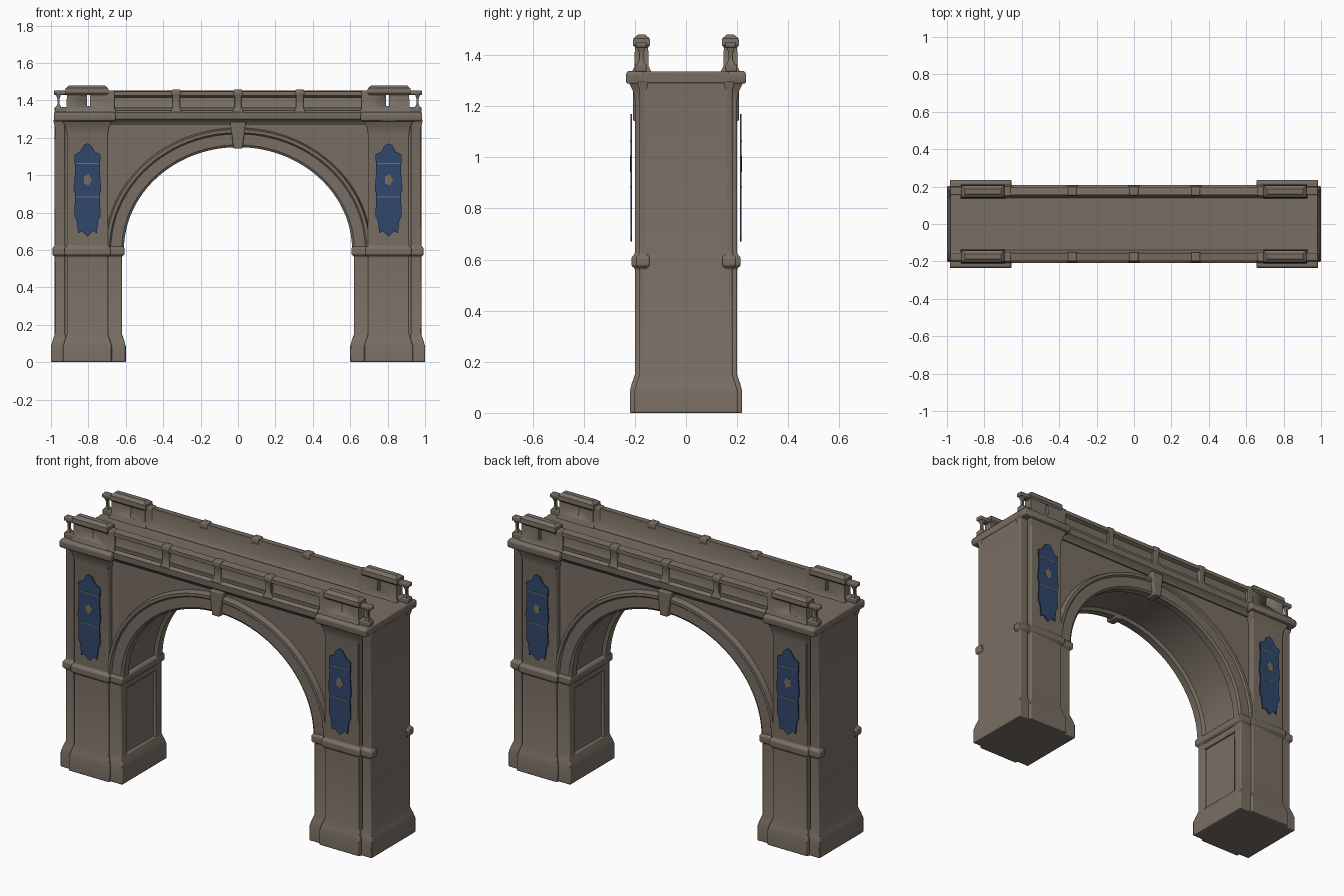
import bpy, bmesh, math

cube = bpy.data.objects.get("Cube")
if cube:
    bpy.data.objects.remove(cube, do_unlink=True)


def material(name, color):
    m = bpy.data.materials.new(name)
    m.use_nodes = True
    m.diffuse_color = (*color, 1)
    m.node_tree.nodes["Principled BSDF"].inputs["Base Color"].default_value = (*color, 1)
    return m


STONE = material("weathered stone", (0.19, 0.158, 0.128))
BLUE = material("banner blue", (0.03, 0.063, 0.15))


def loft(name, rings, mat=STONE, closed=False, bevel=0.0):
    """Skin a list of equal-length point rings, capping the ends unless closed."""
    bm = bmesh.new()
    rows = [[bm.verts.new(p) for p in ring] for ring in rings]
    n = len(rows[0])
    pairs = list(zip(rows, rows[1:])) + ([(rows[-1], rows[0])] if closed else [])
    for a, b in pairs:
        for i in range(n):
            j = (i + 1) % n
            bm.faces.new((a[i], a[j], b[j], b[i]))
    if not closed:
        bm.faces.new(rows[0][::-1])
        bm.faces.new(rows[-1])
    bmesh.ops.recalc_face_normals(bm, faces=bm.faces)
    mesh = bpy.data.meshes.new(name)
    bm.to_mesh(mesh)
    bm.free()
    mesh.materials.append(mat)
    ob = bpy.data.objects.new(name, mesh)
    bpy.context.collection.objects.link(ob)
    bpy.ops.object.select_all(action='DESELECT')
    ob.select_set(True)
    bpy.context.view_layer.objects.active = ob
    bpy.ops.object.shade_smooth_by_angle(angle=math.radians(35))
    if bevel:
        mod = ob.modifiers.new("soft_edges", 'BEVEL')
        mod.width, mod.segments, mod.limit_method = bevel, 2, 'ANGLE'
    return ob


def stack(name, x0, x1, y0, y1, levels, bevel=0.005):
    """Rectangular column whose outline grows by an offset at each height."""
    x0, x1 = sorted((x0, x1))
    y0, y1 = sorted((y0, y1))
    rings = [[(x0 - o, y0 - o, z), (x1 + o, y0 - o, z), (x1 + o, y1 + o, z), (x0 - o, y1 + o, z)]
             for z, o in levels]
    return loft(name, rings, bevel=bevel)


def box(name, x0, x1, y0, y1, z0, z1, bevel=0.005):
    return stack(name, x0, x1, y0, y1, [(z0, 0), (z1, 0)], bevel)


def extrude_y(name, outline, y0, y1, mat=STONE, bevel=0.0):
    return loft(name, [[(x, y, z) for x, z in outline] for y in (y0, y1)], mat, bevel=bevel)


# Arch geometry: half ellipse springing from the imposts
SPRING, HALF, RISE, STEPS = 0.6, 0.61, 0.55, 48


def arch_point(t, grow):
    a = math.pi * t / STEPS
    return (HALF + grow) * math.cos(a), SPRING + (RISE + grow) * math.sin(a)


# Wall above the arch
curve = [arch_point(t, 0.04) for t in range(STEPS + 1)]
extrude_y("spandrel_wall", [(0.72, 1.3), (0.72, SPRING)] + curve + [(-0.72, SPRING), (-0.72, 1.3)],
          -0.165, 0.165)

# Moulded arch ring with a sunken soffit
half_section = [(0.018, 0.125), (0, 0.135), (0, 0.178), (0.012, 0.187), (0.07, 0.187),
                (0.078, 0.197), (0.095, 0.197), (0.105, 0.16)]
section = half_section + [(g, -y) for g, y in reversed(half_section)]
loft("arch_ring", [[(arch_point(t, g)[0], y, arch_point(t, g)[1]) for g, y in section]
                   for t in range(STEPS + 1)])

# Roadway slab
box("deck", -0.985, 0.985, -0.17, 0.17, 1.29, 1.335)

FOOT = [(0, 0.02), (0.085, 0.02), (0.115, 0.012), (0.15, 0)]
BAND = [(0.565, 0), (0.575, 0.013), (0.61, 0.013), (0.622, 0)]
CROWN = [(1.22, 0), (1.26, 0.008), (1.295, 0.025)]
MID_CORNICE = [(0.145, 1.27), (0.175, 1.27), (0.185, 1.288), (0.205, 1.3), (0.208, 1.335),
               (0.19, 1.345), (0.18, 1.36), (0.178, 1.415), (0.198, 1.425), (0.198, 1.447),
               (0.155, 1.452), (0.152, 1.36), (0.14, 1.34)]

# Banner half outline: tasselled ends and slightly ragged sides
BANNER = [(0, 0.67), (0.03, 0.70), (0.05, 0.69), (0.058, 0.76), (0.07, 0.78), (0.066, 0.9),
          (0.074, 0.92), (0.066, 1.02), (0.07, 1.11), (0.04, 1.125), (0.02, 1.16), (0, 1.17)]

for sx, side in ((-1, "right"), (1, "left")):
    # Pier body and the jamb under the arch
    stack(f"{side}_pier_core", sx * 0.65, sx * 0.98, -0.165, 0.165, FOOT + [(1.3, 0)])
    stack(f"{side}_jamb_core", sx * 0.633, sx * 0.7, -0.17, 0.17, FOOT + [(0.6, 0)])
    stack(f"{side}_impost", sx * 0.62, sx * 0.7, -0.185, 0.185, BAND)

    # Raised frame round the sunken jamb panel
    box(f"{side}_jamb_top_rail", sx * 0.62, sx * 0.66, -0.18, 0.18, 0.53, 0.57)
    stack(f"{side}_jamb_base", sx * 0.62, sx * 0.7, -0.185, 0.185, FOOT)

    for sy, face in ((-1, "front"), (1, "back")):
        tag = f"{side}_{face}"
        stack(f"{tag}_jamb_post", sx * 0.62, sx * 0.7, sy * 0.13, sy * 0.185,
              FOOT + BAND)

        # Pilaster, corner strip and cap
        stack(f"{tag}_pilaster", sx * 0.695, sx * 0.915, sy * 0.1, sy * 0.2,
              FOOT + BAND + CROWN)
        stack(f"{tag}_corner_strip", sx * 0.925, sx * 0.98, sy * 0.155, sy * 0.182,
              FOOT + BAND + [(1.26, 0), (1.295, 0.008)])
        stack(f"{tag}_cap", sx * 0.66, sx * 0.98, sy * 0.15, sy * 0.23,
              [(1.288, 0), (1.296, 0.005), (1.328, 0.005), (1.338, -0.004)])

        # Parapet block with a narrow slit
        block = stack(f"{tag}_parapet_block", sx * 0.7, sx * 0.915, sy * 0.148, sy * 0.2,
                      [(1.335, 0.012), (1.355, 0.002), (1.43, 0), (1.44, 0.008),
                       (1.465, 0.006), (1.48, -0.012)], bevel=0)
        cutter = box("slit_cutter", sx * 0.8 - 0.008, sx * 0.8 + 0.008, sy * 0.1, sy * 0.26,
                     1.37, 1.43, 0)
        cutter.hide_render = True
        cut = block.modifiers.new("slit", 'BOOLEAN')
        cut.object, cut.solver = cutter, 'EXACT'
        bpy.context.view_layer.objects.active = block
        bpy.ops.object.modifier_apply(modifier=cut.name)
        bpy.data.objects.remove(cutter, do_unlink=True)

        # Short balustrade at the outer end
        box(f"{tag}_end_top_rail", sx * 0.9, sx * 0.985, sy * 0.155, sy * 0.195, 1.43, 1.452)
        box(f"{tag}_end_low_rail", sx * 0.9, sx * 0.98, sy * 0.155, sy * 0.2, 1.335, 1.365)
        stack(f"{tag}_end_baluster", sx * 0.953, sx * 0.967, sy * 0.165, sy * 0.185,
              [(1.36, 0.008), (1.38, -0.001), (1.41, -0.001), (1.435, 0.008)], 0.002)

        # Stepped shoulder joining the block to the long parapet
        stack(f"{tag}_shoulder", sx * 0.66, sx * 0.71, sy * 0.15, sy * 0.2,
              [(1.335, 0.01), (1.36, 0), (1.452, 0)])

        # Hanging banner with a small stone crest and ring
        outline = [(sx * 0.805 + w, z) for w, z in BANNER]
        outline += [(sx * 0.805 - w, z) for w, z in BANNER[-2:0:-1]]
        extrude_y(f"{tag}_banner", outline, sy * 0.211, sy * 0.217, BLUE)
        crest = [(sx * 0.805 + r * math.cos(a), 0.975 + 1.4 * r * math.sin(a))
                 for i in range(10) for a in [math.tau * i / 10] for r in [0.024 - 0.006 * (i % 2)]]
        extrude_y(f"{tag}_banner_crest", crest, sy * 0.213, sy * 0.219)
        for z in (0.88, 1.06):
            box(f"{tag}_banner_fold", sx * 0.805 - 0.062, sx * 0.805 + 0.062,
                sy * 0.214, sy * 0.2185, z, z + 0.006, 0)

for sy, face in ((-1, "front"), (1, "back")):
    # Long cornice and parapet with dividing posts
    loft(f"{face}_parapet", [[(x, sy * y, z) for y, z in MID_CORNICE] for x in (-0.69, 0.69)])
    for x in (-0.33, 0, 0.33):
        stack(f"{face}_parapet_post", x - 0.02, x + 0.02, sy * 0.155, sy * 0.196,
              [(1.335, 0.012), (1.36, 0), (1.42, 0), (1.435, 0.006), (1.458, 0.002)])

    # Bottom rail of the parapet panels
    box(f"{face}_panel_rail", -0.68, 0.68, sy * 0.17, sy * 0.19, 1.345, 1.362, 0.003)

    # Keystone
    extrude_y(f"{face}_keystone", [(-0.024, 1.142), (0.024, 1.142), (0.042, 1.285), (-0.042, 1.285)],
              sy * 0.13, sy * 0.207, bevel=0.006)
